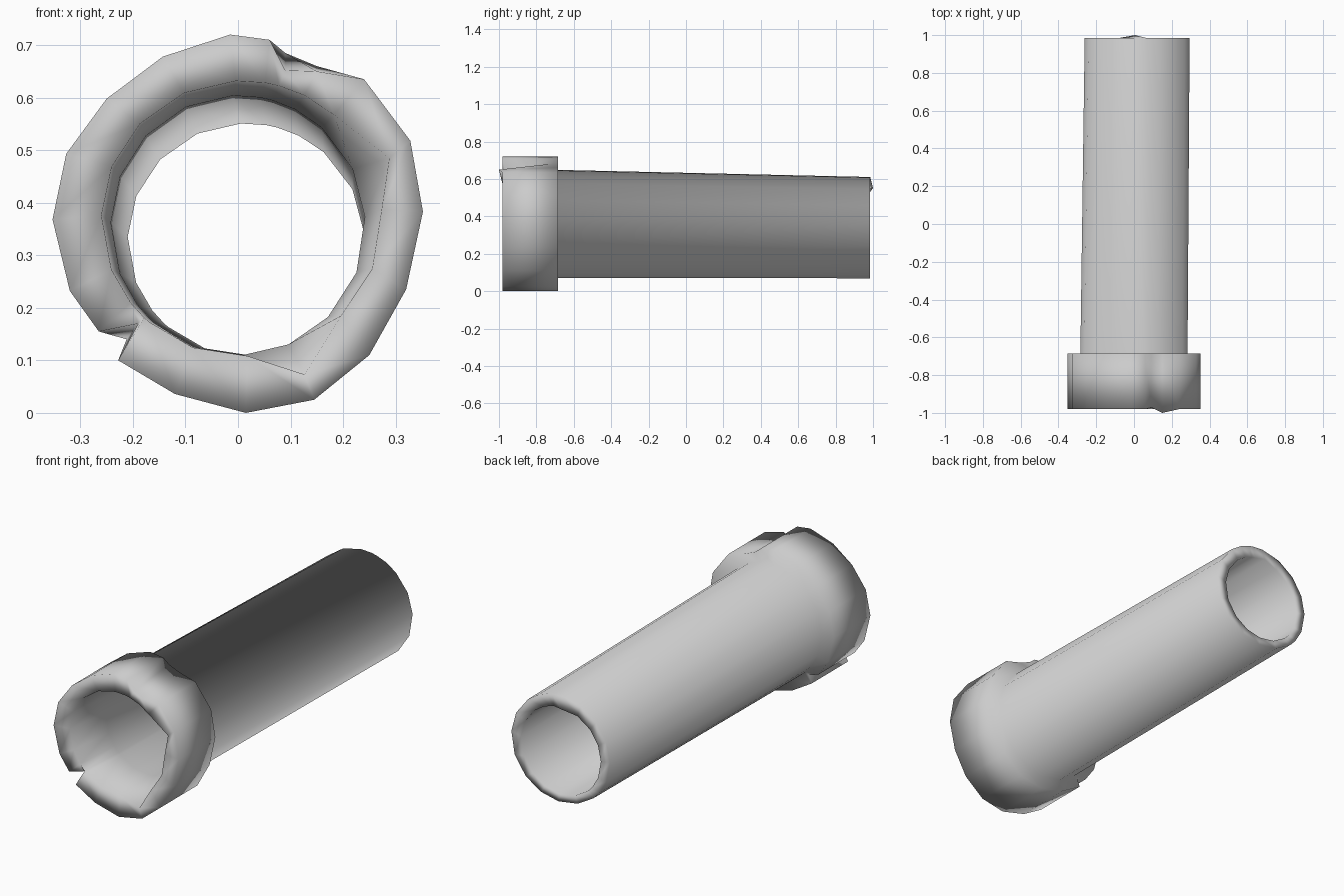
import bpy, bmesh, math

if "Cube" in bpy.data.objects:
    bpy.data.objects.remove(bpy.data.objects["Cube"])

# Chipped collar outline as seen from the front (x, z), clockwise from the top
outline = [(-0.015, 0.72), (0.06, 0.71), (0.09, 0.685), (0.15, 0.66), (0.24, 0.635),
           (0.328, 0.518), (0.352, 0.383), (0.32, 0.235), (0.25, 0.11), (0.145, 0.025),
           (0.015, 0.0), (-0.12, 0.036), (-0.228, 0.10), (-0.212, 0.14), (-0.265, 0.155),
           (-0.32, 0.232), (-0.353, 0.368), (-0.327, 0.493), (-0.25, 0.598), (-0.143, 0.678)]
angles = [math.atan2(z - 0.36, x) for x, z in outline]


def ring(y, cx, cz, rx, rz):
    """Round loop sharing the angular spacing of the outline."""
    return [[cx + rx * math.cos(a), y, cz + rz * math.sin(a)] for a in angles]


# Loops from the far outer rim, over the collar, and back through the bore
back_outer = ring(0.985, 0.017, 0.34, 0.278, 0.271)
pipe_front = ring(-0.685, 0.0, 0.36, 0.284, 0.289)
collar_back = [[x, -0.685, z] for x, z in outline]
collar_front = [[x, -0.98, z] for x, z in outline]
mouth = ring(-0.98, 0.007, 0.37, 0.267, 0.262)
throat = ring(-0.72, 0.0, 0.357, 0.242, 0.247)
back_inner = ring(0.985, 0.015, 0.33, 0.225, 0.221)

# Chips and burrs
collar_front[2] = [0.09, -0.97, 0.652]
collar_front[3] = [0.15, -1.0, 0.65]
collar_front[13] = [-0.19, -0.96, 0.17]
mouth[5] = [0.288, -0.975, 0.485]
mouth[9] = [0.127, -0.975, 0.073]
back_inner[0][1] = 1.0

bm = bmesh.new()
loops = [[bm.verts.new(p) for p in loop] for loop in
         (back_outer, pipe_front, collar_back, collar_front, mouth, throat, back_inner)]
n = len(outline)
for i, a in enumerate(loops):
    b = loops[(i + 1) % len(loops)]
    for j in range(n):
        k = (j + 1) % n
        bm.faces.new((a[j], a[k], b[k], b[j]))
bmesh.ops.recalc_face_normals(bm, faces=bm.faces)
for f in bm.faces:
    f.smooth = True

mesh = bpy.data.meshes.new("collared_pipe")
bm.to_mesh(mesh)
bm.free()
bpy.context.collection.objects.link(bpy.data.objects.new("collared_pipe", mesh))
